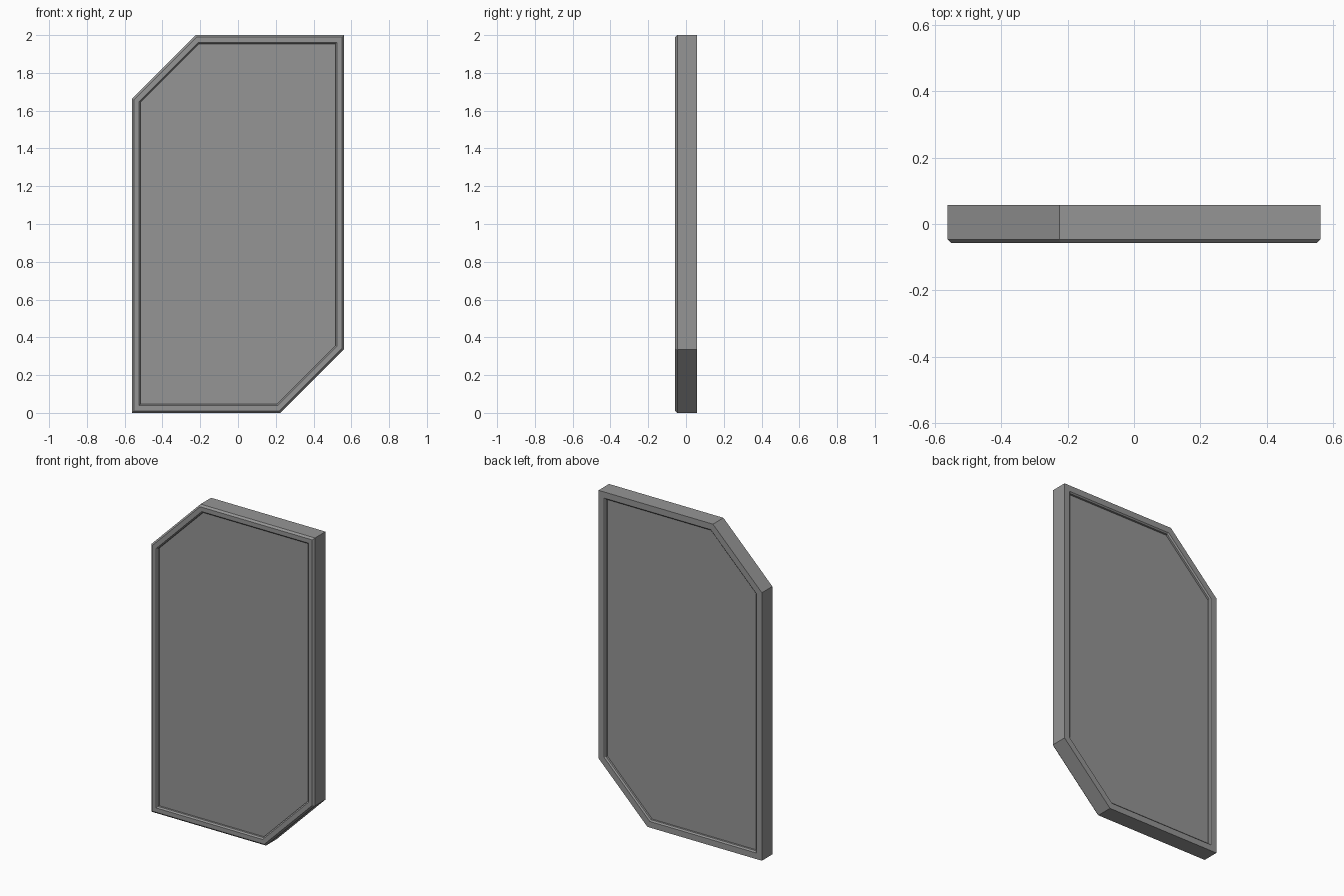
import bpy
import bmesh
import math

if "Cube" in bpy.data.objects:
    bpy.data.objects.remove(bpy.data.objects["Cube"])

HALF_W, HEIGHT, CUT, HALF_D = 0.561, 2.0, 0.336, 0.057
CHAMFER, RIM, SLOPE, RECESS = 0.011, 0.038, 0.008, 0.02

grey = bpy.data.materials.new("neutral grey")
grey.use_nodes = True
grey.diffuse_color = (0.3, 0.3, 0.3, 1)
grey.node_tree.nodes["Principled BSDF"].inputs["Base Color"].default_value = (0.3, 0.3, 0.3, 1)


def outline(inset):
    """Rectangle with two opposite cut corners, offset evenly inwards."""
    w, h = HALF_W - inset, HEIGHT / 2 - inset
    c = CUT - inset * (2 - math.sqrt(2))
    half = [(-w, -h), (w - c, -h), (w, -h + c)]
    return half + [(-x, -z) for x, z in half]


def build(name, sections, closed):
    """Skin a list of (inset, y) sections; closed loops form a ring."""
    bm = bmesh.new()
    loops = [[bm.verts.new((x, y, z + HEIGHT / 2)) for x, z in outline(i)]
             for i, y in sections]
    pairs = list(zip(loops, loops[1:]))
    if closed:
        pairs.append((loops[-1], loops[0]))
    else:
        bm.faces.new(loops[0])
        bm.faces.new(loops[-1])
    for a, b in pairs:
        n = len(a)
        for k in range(n):
            bm.faces.new((a[k], a[(k + 1) % n], b[(k + 1) % n], b[k]))
    bmesh.ops.recalc_face_normals(bm, faces=bm.faces)
    mesh = bpy.data.meshes.new(name)
    bm.to_mesh(mesh)
    bm.free()
    mesh.materials.append(grey)
    obj = bpy.data.objects.new(name, mesh)
    bpy.context.collection.objects.link(obj)


# Frame: chamfered outer front edge, sloped inner lips on both sides
inner = RIM + SLOPE
panel_y = HALF_D - RECESS
build("frame", [
    (0, HALF_D), (0, CHAMFER - HALF_D), (CHAMFER, -HALF_D), (RIM, -HALF_D),
    (inner, SLOPE - HALF_D), (inner, HALF_D - SLOPE), (RIM, HALF_D)], True)

# Panel: flat slab recessed at front and back
build("panel", [(inner, -panel_y), (inner, panel_y)], False)
